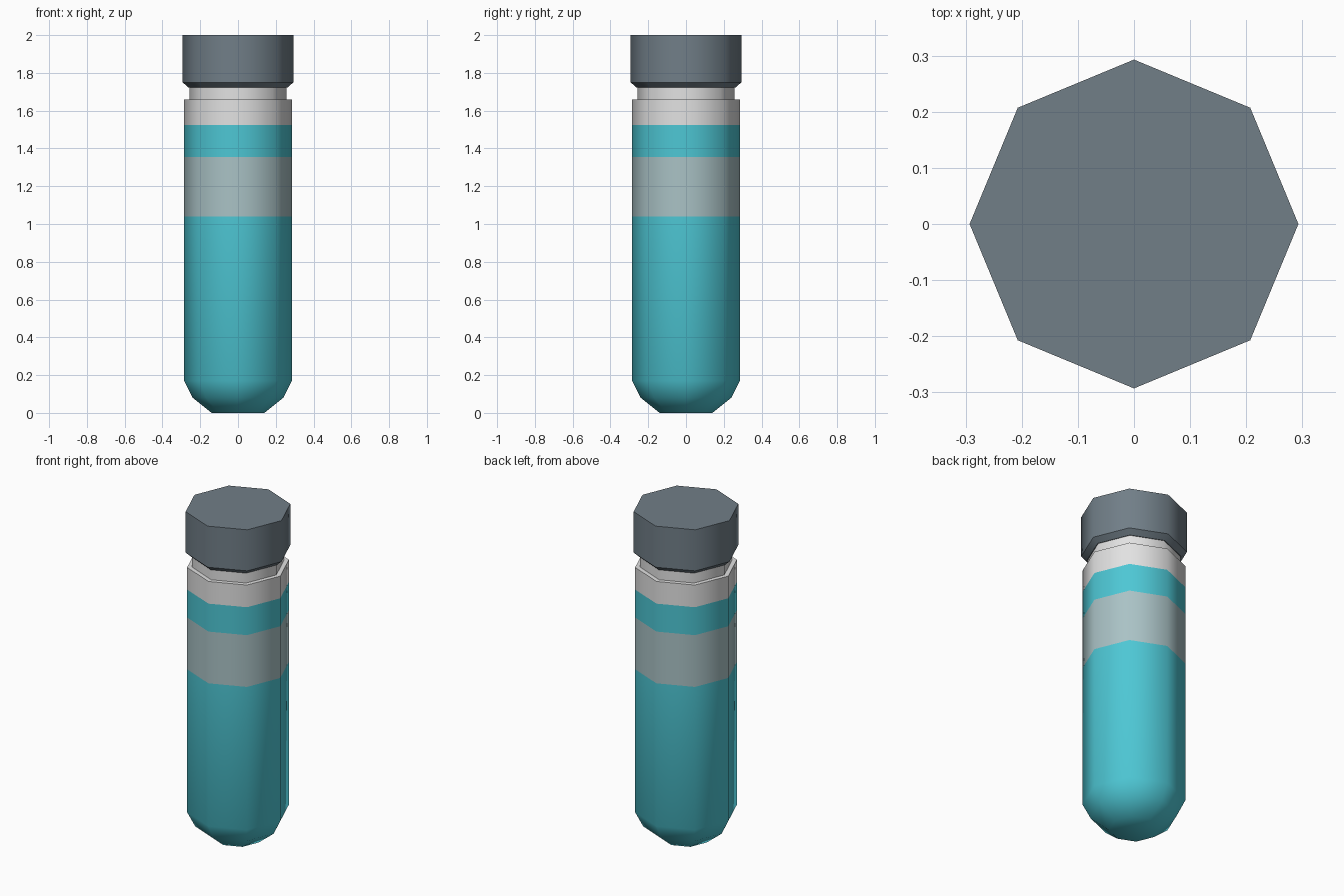
import bpy, bmesh, math

if "Cube" in bpy.data.objects:
    bpy.data.objects.remove(bpy.data.objects["Cube"])

SIDES = 8


def material(name, rgb):
    m = bpy.data.materials.new(name)
    m.diffuse_color = (*rgb, 1)
    m.use_nodes = True
    m.node_tree.nodes["Principled BSDF"].inputs["Base Color"].default_value = m.diffuse_color
    return m


teal = material("teal_liquid", (0.075, 0.57, 0.66))
pale = material("pale_label", (0.40, 0.54, 0.56))
white = material("white_glass", (0.76, 0.76, 0.76))
grey = material("slate_cap", (0.165, 0.21, 0.245))


def lathe(name, profile, mats, rule=lambda z: 0):
    """Eight-sided closed lathe of (radius, height, sharp ring) points."""
    bm = bmesh.new()
    rings = []
    for r, z, _ in profile:
        rings.append([bm.verts.new((r * math.cos(a), r * math.sin(a), z))
                      for a in (2 * math.pi * i / SIDES for i in range(SIDES))])
    for lo, hi in zip(rings, rings[1:]):
        for i in range(SIDES):
            j = (i + 1) % SIDES
            f = bm.faces.new((lo[i], lo[j], hi[j], hi[i]))
            f.smooth = True
    bm.faces.new(rings[0][::-1]).smooth = True
    bm.faces.new(rings[-1])
    for f in bm.faces:
        f.material_index = rule(f.calc_center_median().z)
    for ring, (_, _, sharp) in zip(rings, profile):
        if sharp:
            for i in range(SIDES):
                bm.edges.get((ring[i], ring[(i + 1) % SIDES])).smooth = False
    me = bpy.data.meshes.new(name)
    bm.to_mesh(me)
    bm.free()
    for m in mats:
        me.materials.append(m)
    ob = bpy.data.objects.new(name, me)
    bpy.context.collection.objects.link(ob)
    return ob


# Tube: rounded bottom, straight wall with colour bands, stepped rim
def band(z):
    if z > 1.525:
        return 2
    return 1 if 1.04 < z < 1.355 else 0


lathe("tube",
      [(0.14, 0, False), (0.24, 0.08, False), (0.285, 0.17, False),
       (0.285, 1.04, False), (0.285, 1.355, False), (0.285, 1.525, False),
       (0.285, 1.66, True), (0.258, 1.66, True)],
      [teal, pale, white], band)

# Neck between the rim and the cap
lathe("neck", [(0.258, 1.64, True), (0.258, 1.73, True)], [white])

# Cap with a chamfered lower edge
lathe("cap", [(0.262, 1.722, True), (0.293, 1.75, True), (0.293, 2.0, True)], [grey])
